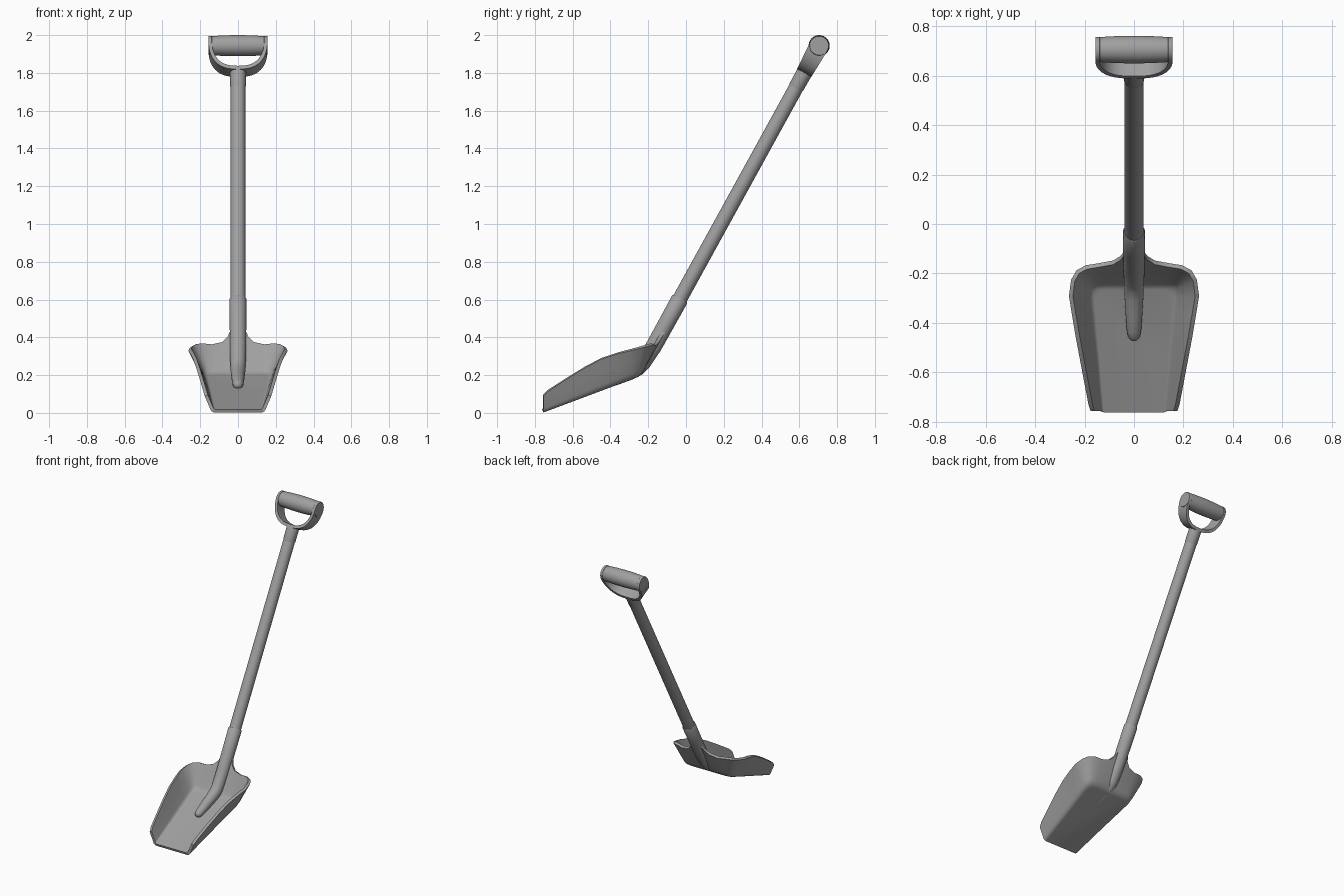
import bpy, bmesh, math
from mathutils import Vector

cube = bpy.data.objects.get("Cube")
if cube:
    bpy.data.objects.remove(cube, do_unlink=True)

grey = bpy.data.materials.new("plain grey")
grey.use_nodes = True
COLOUR = (0.35, 0.35, 0.35, 1)
grey.diffuse_color = COLOUR
grey.node_tree.nodes["Principled BSDF"].inputs["Base Color"].default_value = COLOUR

AXIS = Vector((0, 0.482, 0.876)).normalized()    # along the shaft
ACROSS = Vector((0, AXIS.z, -AXIS.y))            # across the shaft, in the side plane
SIDE = Vector((1, 0, 0))
GRIP = Vector((0, 0.705, 1.944))                 # centre of the hand grip
SEGMENTS = 32


def finish(name, bm, thickness=0, angle=35):
    mesh = bpy.data.meshes.new(name)
    bm.to_mesh(mesh)
    bm.free()
    mesh.materials.append(grey)
    obj = bpy.data.objects.new(name, mesh)
    bpy.context.collection.objects.link(obj)
    bpy.ops.object.select_all(action='DESELECT')
    obj.select_set(True)
    bpy.context.view_layer.objects.active = obj
    if thickness:
        mod = obj.modifiers.new("thickness", 'SOLIDIFY')
        mod.thickness, mod.offset, mod.use_even_offset = thickness, 1, True
        bpy.ops.object.modifier_apply(modifier=mod.name)
    bpy.ops.object.shade_smooth_by_angle(angle=math.radians(angle))
    return obj


def loft(name, rings, angle=35):
    """Skin closed rings of points and cap both ends."""
    bm = bmesh.new()
    rows = [[bm.verts.new(p) for p in ring] for ring in rings]
    n = len(rows[0])
    for a, b in zip(rows, rows[1:]):
        for i in range(n):
            j = (i + 1) % n
            bm.faces.new((a[i], a[j], b[j], b[i]))
    bm.faces.new(rows[0])
    bm.faces.new(rows[-1])
    bmesh.ops.recalc_face_normals(bm, faces=bm.faces)
    return finish(name, bm, angle=angle)


def circle(centre, radius, u, v):
    turns = [2 * math.pi * i / SEGMENTS for i in range(SEGMENTS)]
    return [centre + radius * (math.cos(t) * u + math.sin(t) * v) for t in turns]


def tube(name, stations):
    """Round tube along the shaft axis: (distance from grip, radius)."""
    return loft(name, [circle(GRIP + AXIS * d, r, SIDE, ACROSS) for d, r in stations])


# Shaft and the collar under the handle
tube("shaft", [(-1.65, 0.039), (-0.2, 0.039)])
tube("handle_collar", [(-0.255, 0.039), (-0.25, 0.041), (-0.15, 0.042)])

# Barrel-shaped grip with a disc at each end
grip_rings = []
for i in range(13):
    s = i / 6 - 1
    grip_rings.append(circle(GRIP + SIDE * 0.145 * s, 0.056 - 0.006 * s * s, AXIS, ACROSS))
loft("grip", grip_rings)
for label, sign in (("left", 1), ("right", -1)):
    ends = [(0.137, 0.05), (0.139, 0.052), (0.153, 0.052), (0.156, 0.05)]
    loft(label + "_grip_end",
         [circle(GRIP + SIDE * sign * x, r, AXIS, ACROSS) for x, r in ends])

# Curved yoke joining the grip ends to the collar
yoke = []
for i in range(33):
    t = math.pi * i / 32
    c, s = math.cos(t), math.sin(t)
    bend = math.copysign(abs(c) ** 0.75, c)
    depth = 0.051 - 0.008 * s
    outer = GRIP + SIDE * 0.156 * bend - AXIS * 0.165 * s ** 0.9
    inner = GRIP + SIDE * 0.138 * bend - AXIS * 0.145 * s ** 0.9
    yoke.append([outer - ACROSS * depth, outer + ACROSS * depth,
                 inner + ACROSS * depth, inner - ACROSS * depth])
loft("handle_yoke", yoke)

# Socket: follows the shaft, bends at the blade and tapers along its floor
SOCKET = [(-0.031, 0.606, 0.041), (-0.034, 0.6, 0.045), (-0.1, 0.48, 0.044),
          (-0.172, 0.35, 0.043), (-0.225, 0.268, 0.041), (-0.255, 0.236, 0.04),
          (-0.295, 0.213, 0.038), (-0.36, 0.185, 0.034), (-0.43, 0.156, 0.029),
          (-0.455, 0.146, 0.024), (-0.467, 0.142, 0.015), (-0.471, 0.14, 0.005)]
centres = [Vector((0, y, z)) for y, z, r in SOCKET]
socket_rings = []
for i, (y, z, r) in enumerate(SOCKET):
    d = (centres[min(i + 1, len(centres) - 1)] - centres[max(i - 1, 0)]).normalized()
    socket_rings.append(circle(centres[i], r, SIDE, Vector((0, d.z, -d.y))))
loft("socket", socket_rings, angle=50)

# Blade: half outlines of floor (x, y) and rim (x, y, z), back centre to front
FLOOR = [(0, -.235), (.03, -.235), (.05, -.235), (.075, -.235), (.12, -.235), (.15, -.237),
         (.168, -.243), (.18, -.257), (.184, -.29), (.178, -.36), (.17, -.45),
         (.161, -.535), (.153, -.62), (.142, -.73), (.139, -.755)]
RIM = [(0, -.105, .44), (.038, -.108, .435), (.055, -.13, .395), (.085, -.148, .367),
       (.14, -.158, .355), (.195, -.167, .36), (.232, -.187, .356), (.254, -.225, .346),
       (.263, -.29, .33), (.252, -.36, .313), (.237, -.45, .283),
       (.221, -.535, .238), (.205, -.62, .186), (.184, -.73, .115), (.176, -.755, .088)]


def floor_point(x, y):
    return Vector((x, y, 0.002 + (y + 0.755) * 0.375))


# Each column runs from the floor through a soft fillet up to the rim
columns = []
for (x, y), rim in zip(FLOOR, RIM):
    corner, rim = floor_point(x, y), Vector(rim)
    start = floor_point(x * 0.86, y - 0.09 * max(0, y + 0.5))
    end = corner.lerp(rim, 0.2)
    column = []
    for k in range(6):
        s = k / 5
        column.append(start.lerp(corner, s).lerp(corner.lerp(end, s), s))
    columns.append(column + [end.lerp(rim, 0.5), rim])
mirrored = [[Vector((-p.x, p.y, p.z)) for p in col] for col in columns[:0:-1]]

bm = bmesh.new()
grid = [[bm.verts.new(p) for p in col] for col in mirrored + columns]
for a, b in zip(grid, grid[1:]):
    for k in range(len(a) - 1):
        bm.faces.new((a[k], b[k], b[k + 1], a[k + 1]))
floor = bm.faces.new([col[0] for col in grid])
bmesh.ops.recalc_face_normals(bm, faces=bm.faces)
bm.normal_update()
if floor.normal.z < 0:
    bmesh.ops.reverse_faces(bm, faces=bm.faces)
finish("blade", bm, thickness=0.018, angle=40)
